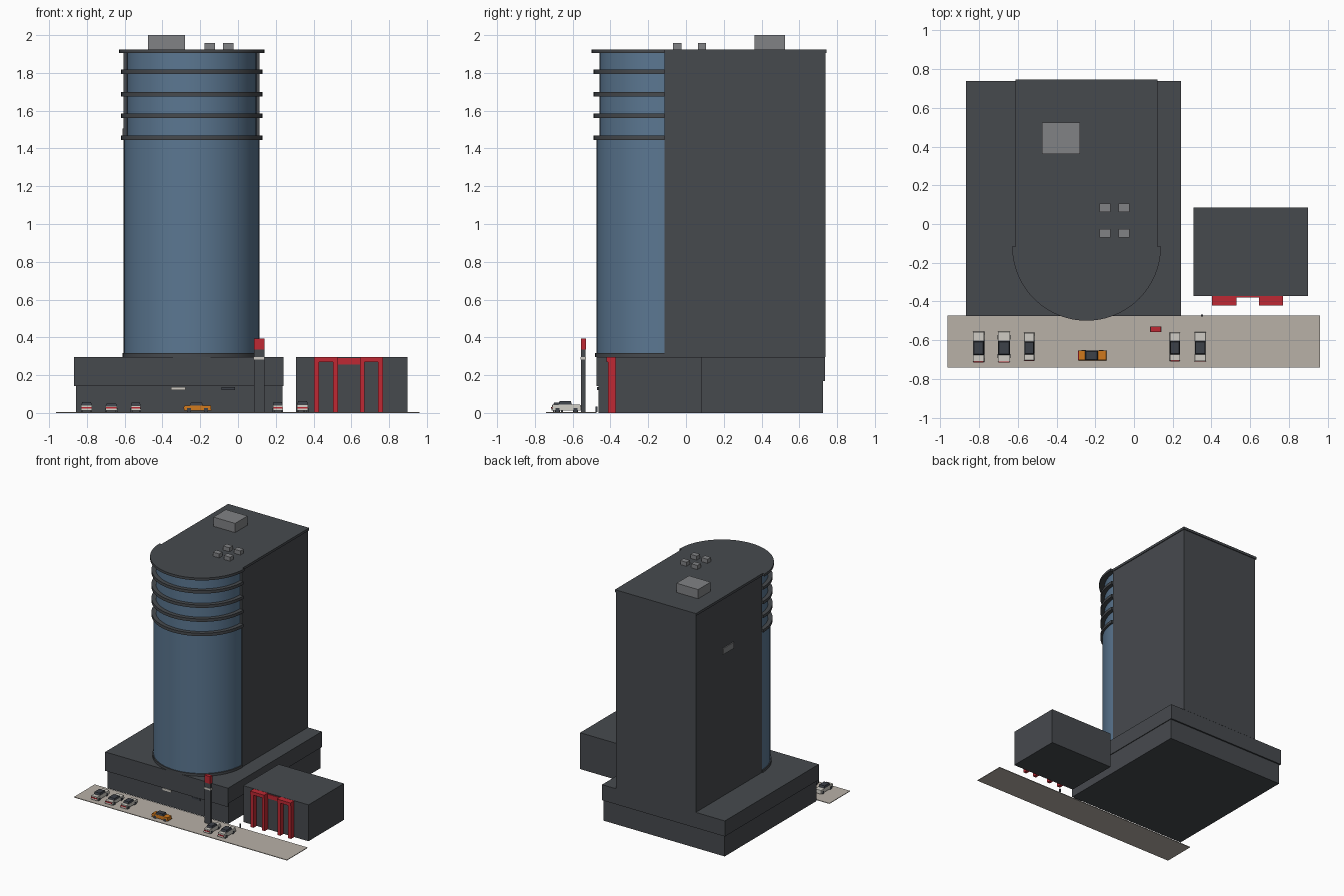
import bpy, bmesh, math

if "Cube" in bpy.data.objects:
    bpy.data.objects.remove(bpy.data.objects["Cube"])


def material(name, r, g, b):
    m = bpy.data.materials.new(name)
    m.diffuse_color = (r, g, b, 1)
    m.use_nodes = True
    m.node_tree.nodes["Principled BSDF"].inputs["Base Color"].default_value = m.diffuse_color
    return m


WALL = material("charcoal cladding", 0.062, 0.068, 0.076)
GLASS = material("blue glass", 0.105, 0.185, 0.285)
RED = material("red", 0.52, 0.022, 0.033)
PAVE = material("paving", 0.48, 0.44, 0.39)
GREY = material("plant grey", 0.22, 0.225, 0.235)
WHITE = material("off white", 0.62, 0.60, 0.55)
ORANGE = material("orange", 0.63, 0.19, 0.012)
DARK = material("dark window", 0.045, 0.052, 0.065)


def finish(name, bm, mat):
    bmesh.ops.recalc_face_normals(bm, faces=bm.faces)
    me = bpy.data.meshes.new(name)
    bm.to_mesh(me)
    bm.free()
    me.materials.append(mat)
    ob = bpy.data.objects.new(name, me)
    bpy.context.collection.objects.link(ob)
    return ob


def box(name, x0, x1, y0, y1, z0, z1, mat, taper=1.0):
    """Box by its limits; taper shrinks the top."""
    bm = bmesh.new()
    bmesh.ops.create_cube(bm, size=1)
    for v in bm.verts:
        t = taper if v.co.z > 0 else 1
        v.co = ((x0 + x1) / 2 + v.co.x * (x1 - x0) * t,
                (y0 + y1) / 2 + v.co.y * (y1 - y0) * t,
                (z0 + z1) / 2 + v.co.z * (z1 - z0))
    return finish(name, bm, mat)


CX, CY = -0.245, -0.115   # centre of the rounded tower front


def half_disc(name, r, z0, z1, mat, n=48):
    """Half cylinder bulging towards the front."""
    bm = bmesh.new()
    vs = [bm.verts.new((CX + r * math.cos(math.pi * (1 + i / n)),
                        CY + r * math.sin(math.pi * (1 + i / n)), z0))
          for i in range(n + 1)]
    f = bm.faces.new(vs)
    ext = bmesh.ops.extrude_face_region(bm, geom=[f])
    for g in ext["geom"]:
        if isinstance(g, bmesh.types.BMVert):
            g.co.z = z1
    ob = finish(name, bm, mat)
    bpy.ops.object.select_all(action='DESELECT')
    ob.select_set(True)
    bpy.context.view_layer.objects.active = ob
    bpy.ops.object.shade_smooth_by_angle(angle=math.radians(30))
    return ob


# Podium: recessed lower storey, overhanging upper storey, front fascia
box("podium_lower", -0.857, 0.236, -0.462, 0.725, 0, 0.17, WALL)
box("podium_upper", -0.867, 0.242, -0.465, 0.737, 0.17, 0.297, WALL)
box("podium_fascia", -0.867, 0.242, -0.475, -0.462, 0.143, 0.297, WALL)
box("entrance_panel_light", -0.355, -0.277, -0.47, -0.462, 0.122, 0.138, WHITE)
box("entrance_panel_dark", -0.088, -0.015, -0.47, -0.462, 0.122, 0.138, DARK)

# Tower: rear block with rounded glass front
box("tower_block", CX - 0.36, CX + 0.36, CY, 0.738, 0.297, 1.906, WALL)
half_disc("glass_front_main", 0.358, 0.297, 1.45, GLASS)
half_disc("glass_front_upper", 0.342, 1.45, 1.906, GLASS)
half_disc("base_ring", 0.366, 0.297, 0.317, WALL)
for i, z in enumerate((1.457, 1.574, 1.688, 1.805)):
    half_disc(f"balcony_ring_{i + 1}", 0.374, z - 0.012, z + 0.012, WALL)
half_disc("roof_front", 0.384, 1.905, 1.925, WALL)
box("roof_slab", CX - 0.366, CX + 0.366, CY, 0.745, 1.905, 1.925, WALL)
box("side_wall_panel", CX - 0.367, CX - 0.36, 0.256, 0.39, 1.455, 1.505, GREY)

# Rooftop plant
box("roof_plant_large", -0.476, -0.28, 0.362, 0.523, 1.925, 2.0, GREY)
for x in (-0.15, -0.051):
    for y in (0.085, -0.047):
        box("roof_vent", x - 0.028, x + 0.028, y - 0.022, y + 0.022,
            1.925, 1.958, GREY)

# Side annex with red portal frames
box("annex", 0.308, 0.897, -0.372, 0.085, 0, 0.297, WALL)
for x0, x1 in ((0.403, 0.53), (0.645, 0.768)):
    box("portal_header", x0, x1, -0.42, -0.372, 0.27, 0.296, RED)
    for a in (x0, x1 - 0.026):
        box("portal_post", a, a + 0.026, -0.413, -0.372, 0, 0.27, RED)
box("portal_link", 0.53, 0.645, -0.379, -0.372, 0.255, 0.29, RED)

# Forecourt and pylon
box("forecourt", -0.964, 0.96, -0.74, -0.473, 0, 0.005, PAVE)
box("pylon_column", 0.086, 0.139, -0.555, -0.532, 0, 0.335, WALL)
box("pylon_band", 0.083, 0.141, -0.558, -0.529, 0.282, 0.297, WHITE)
box("pylon_cap", 0.086, 0.139, -0.557, -0.53, 0.335, 0.395, RED)
box("pedestrian", 0.346, 0.356, -0.478, -0.468, 0.005, 0.035, DARK)


def car(name, x, y, length, width, height, mat, along_x=False):
    """Car with its tail facing the front, or lying along x."""
    def part(pname, u0, u1, w, z0, z1, m, taper=1.0, off=0):
        if along_x:
            box(pname, x + u0, x + u1, y + off - w, y + off + w, z0, z1, m, taper)
        else:
            box(pname, x + off - w, x + off + w, y + u0, y + u1, z0, z1, m, taper)
    h, w = length / 2, width / 2
    mid = 0.01 + (height - 0.01) * 0.65
    part(name + "_body", -h, h, w, 0.012, mid, mat, 0.96)
    part(name + "_cabin", -h * 0.55, h * 0.38, w * 0.95, mid, height, DARK, 0.85)
    part(name + "_tail_light", -h - 0.002, -h + 0.004, w * 0.9, 0.024, 0.032, RED)
    for u in (-h * 0.62, h * 0.62):
        for s in (-1, 1):
            part(name + "_wheel", u - 0.011, u + 0.011, 0.005, 0.005, 0.025,
                 DARK, 1, s * (w - 0.004))


# Parked cars, and one orange car driving across
for i, (x, ln, w, h) in enumerate(((-0.802, 0.158, 0.058, 0.058),
                                   (-0.671, 0.158, 0.064, 0.05),
                                   (-0.541, 0.145, 0.053, 0.055),
                                   (0.211, 0.148, 0.053, 0.058),
                                   (0.342, 0.152, 0.059, 0.062))):
    car(f"parked_car_{i + 1}", x, -0.633, ln, w, h, WHITE)
car("orange_car", -0.214, -0.678, 0.146, 0.052, 0.055, ORANGE, True)
